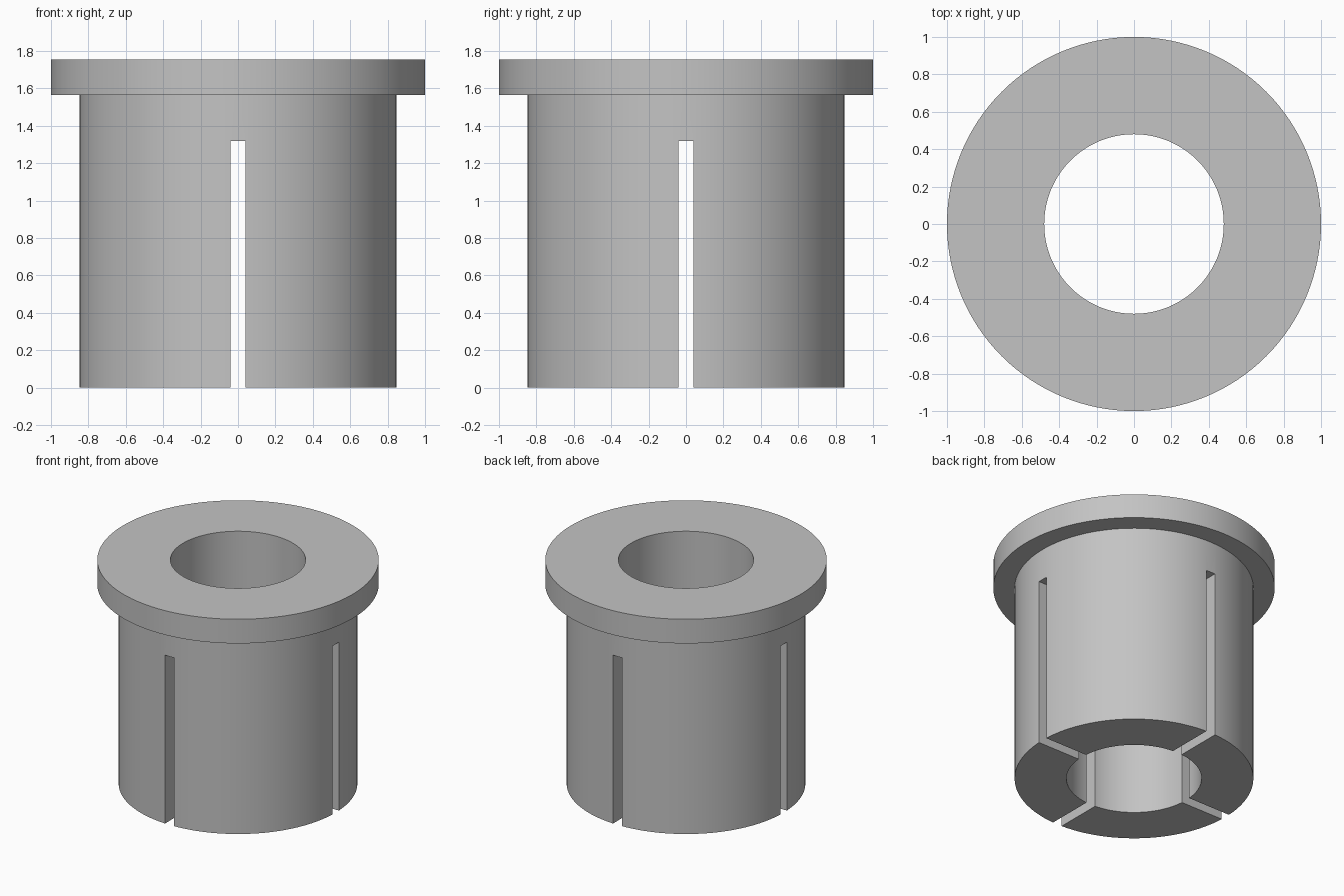
import bpy, bmesh, math
from mathutils import Matrix

cube = bpy.data.objects.get("Cube")
if cube:
    bpy.data.objects.remove(cube, do_unlink=True)

BORE, BODY, FLANGE = 0.48, 0.848, 1.0
FLANGE_Z, TOP = 1.565, 1.755
SLOT_WIDTH, SLOT_TOP = 0.08, 1.32
SEGMENTS = 128

grey = bpy.data.materials.new("plain grey")
grey.use_nodes = True
colour = (0.55, 0.55, 0.55, 1)
grey.diffuse_color = colour
grey.node_tree.nodes["Principled BSDF"].inputs["Base Color"].default_value = colour


def make_object(name, bm):
    bmesh.ops.recalc_face_normals(bm, faces=bm.faces)
    mesh = bpy.data.meshes.new(name)
    bm.to_mesh(mesh)
    bm.free()
    mesh.materials.append(grey)
    obj = bpy.data.objects.new(name, mesh)
    bpy.context.collection.objects.link(obj)
    return obj


# Flanged sleeve: closed section turned around the z axis
bm = bmesh.new()
section = [(BORE, 0), (BODY, 0), (BODY, FLANGE_Z),
           (FLANGE, FLANGE_Z), (FLANGE, TOP), (BORE, TOP)]
verts = [bm.verts.new((r, 0, z)) for r, z in section]
edges = [bm.edges.new((v, verts[i - 1])) for i, v in enumerate(verts)]
bmesh.ops.spin(bm, geom=verts + edges, cent=(0, 0, 0), axis=(0, 0, 1),
               angle=math.tau, steps=SEGMENTS, use_duplicate=False)
bmesh.ops.remove_doubles(bm, verts=bm.verts, dist=0.0001)
bushing = make_object("flanged_bushing", bm)

# Two crossing blades cut four slots up from the lower end
for name, size in (("slot_cutter_x", (3, SLOT_WIDTH)), ("slot_cutter_y", (SLOT_WIDTH, 3))):
    bm = bmesh.new()
    bmesh.ops.create_cube(bm, size=1, matrix=Matrix.Translation((0, 0, SLOT_TOP - 1))
                          @ Matrix.Diagonal((*size, 2, 1)))
    cutter = make_object(name, bm)
    cutter.hide_render = True
    cutter.hide_viewport = True
    cut = bushing.modifiers.new(name, "BOOLEAN")
    cut.operation = "DIFFERENCE"
    cut.solver = "EXACT"
    cut.object = cutter

# Apply the cuts, then shade the round walls smooth
bpy.context.view_layer.update()
evaluated = bushing.evaluated_get(bpy.context.evaluated_depsgraph_get())
cut_mesh = bpy.data.meshes.new_from_object(evaluated)
bushing.modifiers.clear()
bushing.data = cut_mesh
for helper in ("slot_cutter_x", "slot_cutter_y"):
    bpy.data.objects.remove(bpy.data.objects[helper], do_unlink=True)

bpy.ops.object.select_all(action="DESELECT")
bushing.select_set(True)
bpy.context.view_layer.objects.active = bushing
bpy.ops.object.shade_smooth_by_angle(angle=math.radians(30))
